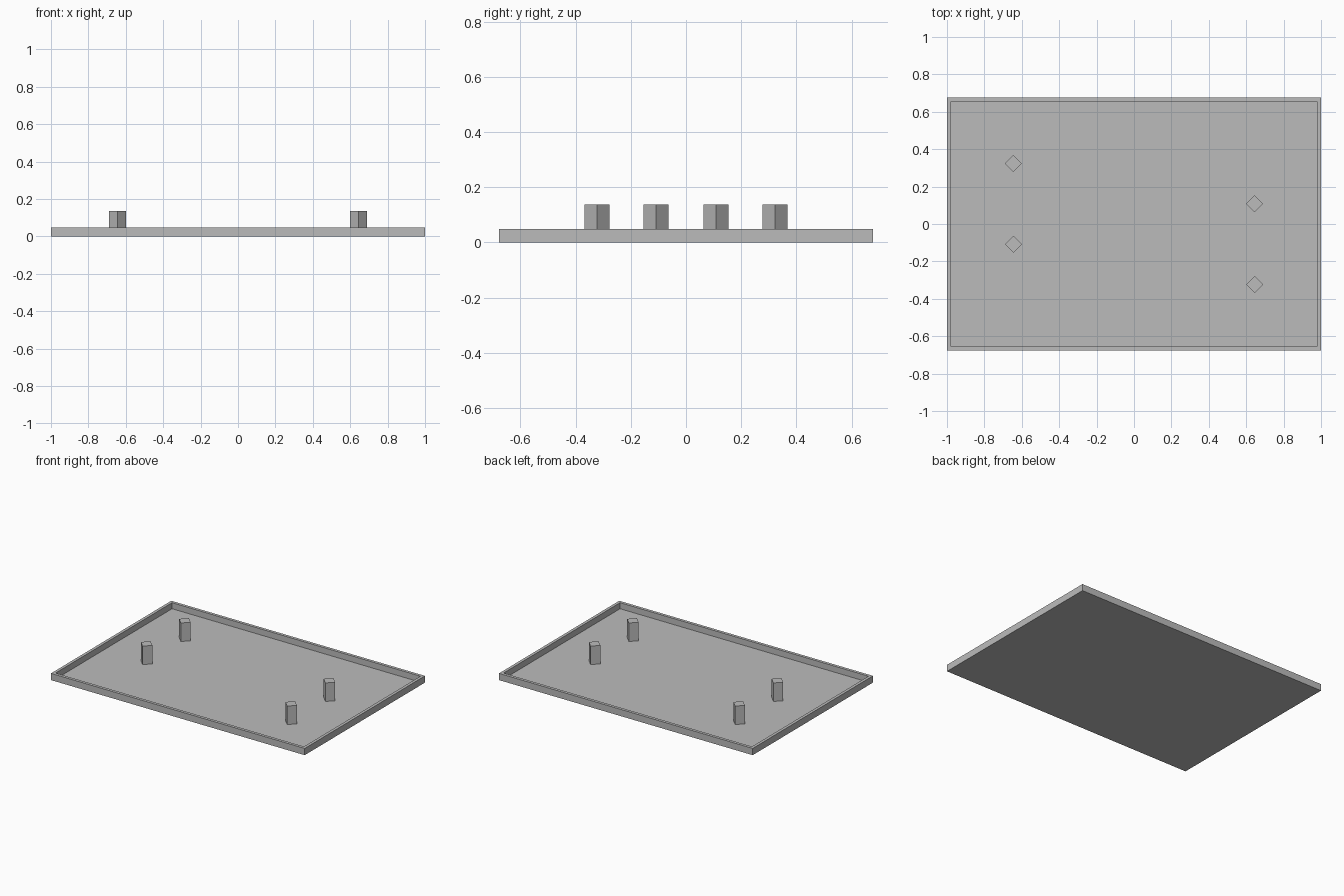
import bpy
import bmesh
from math import pi
from mathutils import Matrix

cube = bpy.data.objects.get("Cube")
if cube:
    bpy.data.objects.remove(cube, do_unlink=True)

LENGTH, WIDTH, HEIGHT = 2.0, 1.354, 0.048
RIM, FLOOR = 0.03, 0.005
POST_TOP, POST_SIDE = 0.137, 0.064

grey = bpy.data.materials.new("plain grey")
grey.use_nodes = True
colour = (0.5, 0.5, 0.5, 1)
grey.diffuse_color = colour
grey.node_tree.nodes["Principled BSDF"].inputs["Base Color"].default_value = colour


def box(bm, size, z, angle=0):
    """Add a box standing at height z and return its vertices."""
    mat = (Matrix.Translation((0, 0, z + size[2] / 2))
           @ Matrix.Rotation(angle, 4, "Z")
           @ Matrix.Diagonal((*size, 1)))
    return bmesh.ops.create_cube(bm, size=1, matrix=mat)["verts"]


def finish(name, bm, location=(0, 0, 0)):
    mesh = bpy.data.meshes.new(name)
    bm.to_mesh(mesh)
    bm.free()
    mesh.materials.append(grey)
    obj = bpy.data.objects.new(name, mesh)
    obj.location = location
    bpy.context.collection.objects.link(obj)
    return obj


# Shallow tray: the top face is inset for the rim, then sunk to the floor
bm = bmesh.new()
box(bm, (LENGTH, WIDTH, HEIGHT), 0)
bm.normal_update()
top = max(bm.faces, key=lambda f: f.calc_center_median().z)
bmesh.ops.inset_region(bm, faces=[top], thickness=RIM)
for v in top.verts:
    v.co.z = HEIGHT
inner = bmesh.ops.extrude_discrete_faces(bm, faces=[top])["faces"][0]
for v in inner.verts:
    v.co.z = FLOOR
bmesh.ops.recalc_face_normals(bm, faces=bm.faces)
finish("tray", bm)

# Square posts turned by an eighth, staggered along the two short ends
for side, name in ((1, "left"), (-1, "right")):
    for y, end in ((0.108, "inner"), (-0.323, "outer")):
        bm = bmesh.new()
        box(bm, (POST_SIDE, POST_SIDE, POST_TOP - FLOOR), FLOOR, pi / 4)
        finish(f"{name}_{end}_post", bm, (side * 0.645, side * y, 0))
